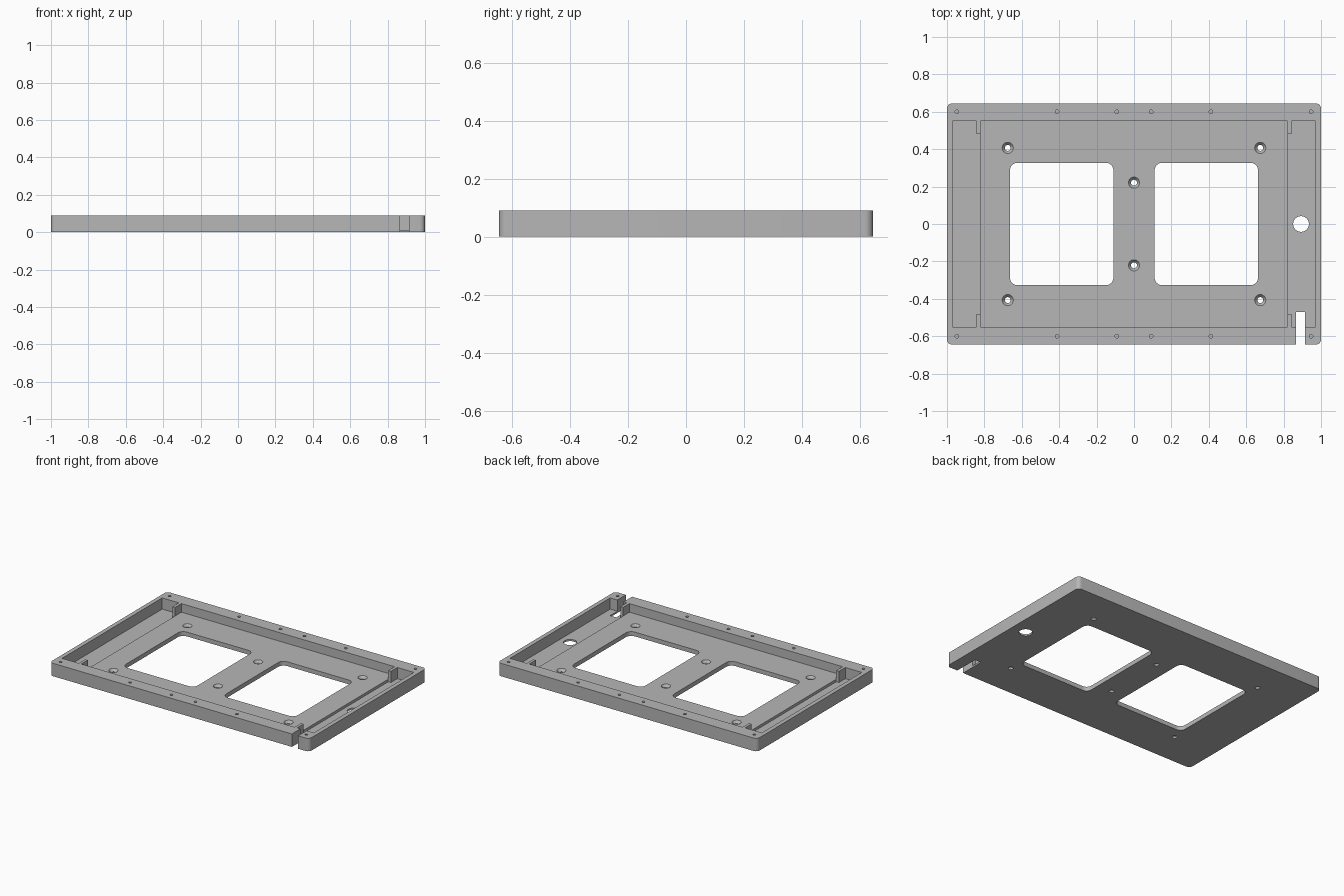
import bpy, bmesh, math

if "Cube" in bpy.data.objects:
    bpy.data.objects.remove(bpy.data.objects["Cube"], do_unlink=True)

HEIGHT, PLATE, FLOOR, OVER = 0.09, 0.03, 0.012, 0.15

grey = bpy.data.materials.new("plain grey")
grey.use_nodes = True
colour = (0.47, 0.47, 0.47, 1)
grey.diffuse_color = colour
grey.node_tree.nodes["Principled BSDF"].inputs["Base Color"].default_value = colour


def loft(name, rings):
    """Solid through matching closed rings of points, listed bottom to top."""
    bm = bmesh.new()
    loops = [[bm.verts.new(p) for p in ring] for ring in rings]
    n = len(loops[0])
    bm.faces.new(loops[0])
    bm.faces.new(loops[-1])
    for low, high in zip(loops, loops[1:]):
        for i in range(n):
            j = (i + 1) % n
            bm.faces.new((low[i], low[j], high[j], high[i]))
    bmesh.ops.recalc_face_normals(bm, faces=bm.faces)
    mesh = bpy.data.meshes.new(name)
    bm.to_mesh(mesh)
    bm.free()
    mesh.materials.append(grey)
    obj = bpy.data.objects.new(name, mesh)
    bpy.context.collection.objects.link(obj)
    return obj


def prism(name, outline, z0, z1):
    return loft(name, [[(x, y, z) for x, y in outline] for z in (z0, z1)])


def rectangle(x0, x1, y0, y1, radius=0, steps=6):
    if not radius:
        return [(x0, y0), (x1, y0), (x1, y1), (x0, y1)]
    points = []
    corners = [(x1, y1), (x0, y1), (x0, y0), (x1, y0)]
    for k, (cx, cy) in enumerate(corners):
        cx += radius if cx == x0 else -radius
        cy += radius if cy == y0 else -radius
        for s in range(steps + 1):
            a = (k + s / steps) * math.pi / 2
            points.append((cx + radius * math.cos(a), cy + radius * math.sin(a)))
    return points


def round_hole(x, y, profile, sides=24):
    """Turned cutter from (radius, z) pairs."""
    turn = [2 * math.pi * i / sides for i in range(sides)]
    return loft("hole_cutter", [[(x + r * math.cos(a), y + r * math.sin(a), z)
                                 for a in turn] for r, z in profile])


# Outer block of the tray
tray = prism("tray_frame", rectangle(-1, 1, -0.645, 0.645, 0.028), 0, HEIGHT)


def cut(cutter):
    cutter.hide_render = True
    mod = tray.modifiers.new("cut", "BOOLEAN")
    mod.operation, mod.solver, mod.object = "DIFFERENCE", "EXACT", cutter
    bpy.context.view_layer.objects.active = tray
    bpy.ops.object.modifier_apply(modifier=mod.name)
    bpy.data.objects.remove(cutter, do_unlink=True)


# Central recess above the thick plate
cut(prism("recess_cutter", rectangle(-0.822, 0.822, -0.551, 0.551), PLATE, OVER))

# Deeper side channels, leaving four corner tabs standing
for s in (-1, 1):
    half = [(0.97, 0.551), (0.842, 0.551), (0.842, 0.48), (0.822, 0.48)]
    outline = half + [(x, -y) for x, y in reversed(half)]
    cut(prism("channel_cutter", [(s * x, y) for x, y in outline], FLOOR, OVER))

# Two rounded windows
for x0, x1 in ((-0.663, -0.11), (0.11, 0.663)):
    cut(prism("window_cutter", rectangle(x0, x1, -0.327, 0.327, 0.04), -0.05, OVER))

# Countersunk fixing holes in the plate
for x, y in ((0.675, 0.407), (-0.675, 0.407), (0, 0.221)):
    for s in (-1, 1):
        cut(round_hole(x, s * y, [(0.016, -0.05), (0.016, 0.013),
                                  (0.03, PLATE), (0.03, 0.06)]))

# Blind screw holes along the front and back rims
for x in (0.947, 0.411, 0.092):
    for sx in (-1, 1):
        for y in (-0.6, 0.6):
            cut(round_hole(sx * x, y, [(0.01, 0.03), (0.01, OVER)], 16))

# Cable hole and front cable slot
cut(round_hole(0.893, 0, [(0.042, -0.05), (0.042, OVER)], 32))
cut(prism("slot_cutter", rectangle(0.867, 0.915, -0.8, -0.471), -0.05, OVER))

bpy.ops.object.select_all(action="DESELECT")
tray.select_set(True)
bpy.context.view_layer.objects.active = tray
bpy.ops.object.shade_smooth_by_angle(angle=math.radians(30))
